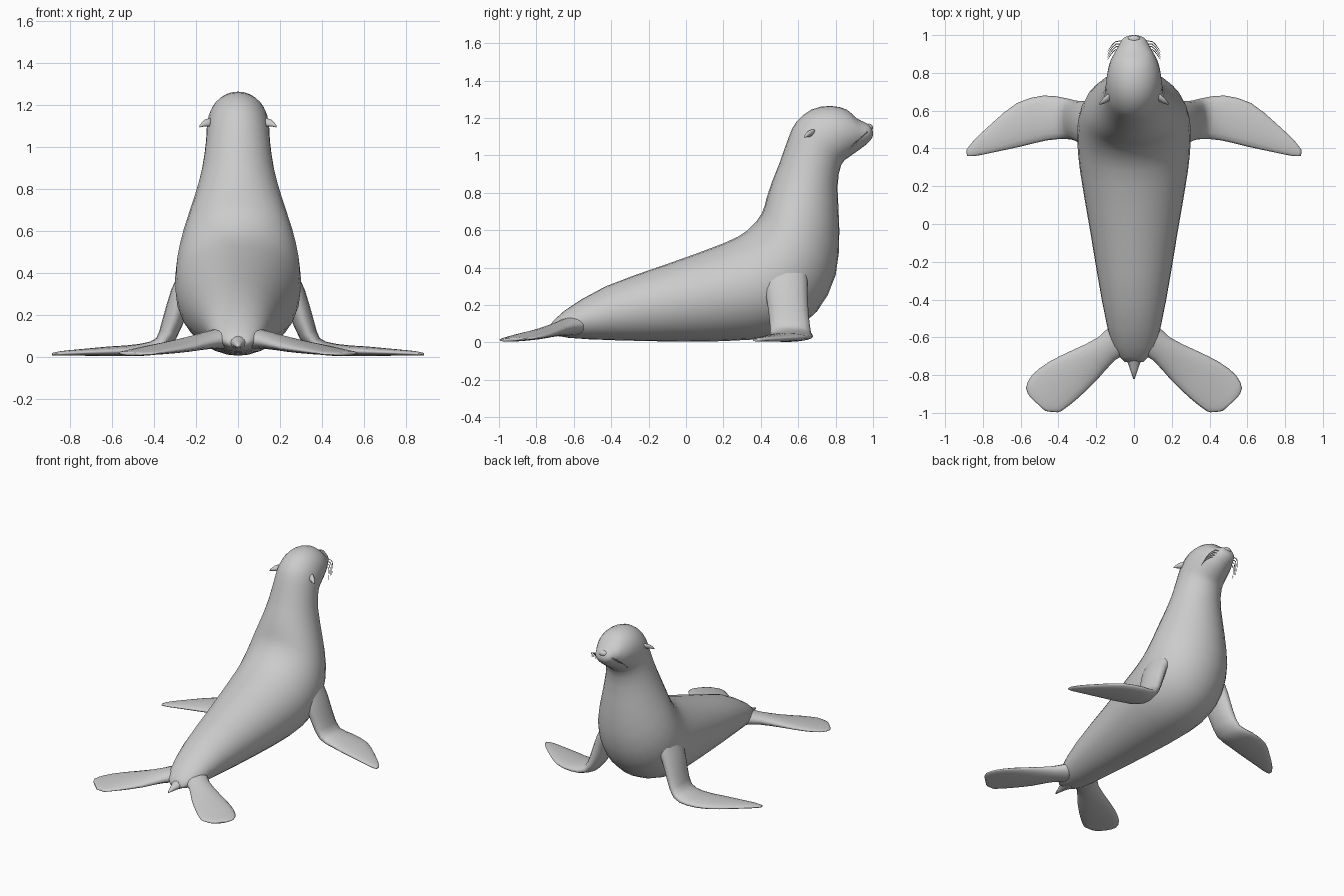
import bpy, bmesh, math
from mathutils import Vector as V


def catmull(p, i, t):
    a, b, c, d = p[max(i - 1, 0)], p[i], p[i + 1], p[min(i + 2, len(p) - 1)]
    return 0.5 * (2 * b + (c - a) * t + (2 * a - 5 * b + 4 * c - d) * t * t
                  + (3 * b - a - 3 * c + d) * t ** 3)


def finish(name, bm, mirror):
    bmesh.ops.recalc_face_normals(bm, faces=bm.faces)
    me = bpy.data.meshes.new(name)
    bm.to_mesh(me)
    bm.free()
    for p in me.polygons:
        p.use_smooth = True
    ob = bpy.data.objects.new(name, me)
    bpy.context.collection.objects.link(ob)
    if mirror:
        ob.modifiers.new("mirror", 'MIRROR').use_axis[0] = True
    return ob


def loft(name, rings, sides=24, steps=2, mirror=False):
    """Skin elliptical sections, each given by two edge points and a half thickness."""
    A = [V(r[0]) for r in rings]
    B = [V(r[1]) for r in rings]
    H = [r[2] for r in rings]
    secs = []
    for i in range(len(rings) - 1):
        for k in range(steps):
            t = k / steps
            secs.append((catmull(A, i, t), catmull(B, i, t), catmull(H, i, t)))
    secs.append((A[-1], B[-1], H[-1]))
    mid = [(a + b) / 2 for a, b, h in secs]
    bm = bmesh.new()
    loops = []
    for i, (a, b, h) in enumerate(secs):
        tan = mid[min(i + 1, len(mid) - 1)] - mid[max(i - 1, 0)]
        half = (a - b) / 2
        n = tan.cross(half).normalized() * h
        loops.append([bm.verts.new(mid[i] + half * math.cos(q) + n * math.sin(q))
                      for q in (2 * math.pi * k / sides for k in range(sides))])
    for p, q in zip(loops, loops[1:]):
        for k in range(sides):
            j = (k + 1) % sides
            bm.faces.new((p[k], p[j], q[j], q[k]))
    bm.faces.new(loops[0])
    bm.faces.new(loops[-1])
    return finish(name, bm, mirror)


# Body, neck and head: back y, z / belly y, z / half width
profile = [
    (-.73, .09, -.73, .05, .05), (-.65, .17, -.63, .025, .115),
    (-.43, .30, -.38, .012, .17), (-.10, .42, 0, .005, .23),
    (.20, .53, .35, .015, .285), (.33, .60, .55, .06, .30),
    (.405, .69, .70, .165, .295), (.43, .77, .80, .36, .265),
    (.46, .86, .82, .60, .215), (.50, .96, .81, .83, .172),
    (.55, 1.10, .83, .95, .153), (.59, 1.18, .87, .99, .15),
    (.67, 1.245, .905, 1.015, .142), (.77, 1.265, .93, 1.033, .126),
    (.86, 1.245, .95, 1.048, .10), (.91, 1.20, .968, 1.062, .083),
    (.96, 1.175, .985, 1.08, .065), (.985, 1.16, .995, 1.095, .045),
    (.999, 1.13, 1.0, 1.11, .012)]
loft("body", [((0, a, b), (0, c, d), w) for a, b, c, d, w in profile], sides=28)

# Front flippers: leading edge, trailing edge, half thickness
loft("front_flippers", [
    ((.20, .65, .42), (.20, .42, .44), .06),
    ((.27, .65, .29), (.265, .42, .31), .055),
    ((.315, .655, .16), (.31, .44, .17), .05),
    ((.37, .668, .055), (.36, .45, .065), .038),
    ((.48, .68, .033), (.46, .443, .033), .028),
    ((.62, .64, .028), (.60, .41, .025), .023),
    ((.75, .535, .022), (.74, .38, .02), .016),
    ((.85, .44, .017), (.84, .36, .015), .011),
    ((.888, .39, .012), (.883, .36, .012), .006)], sides=16, mirror=True)

# Hind flippers: inner edge, outer edge, half thickness
loft("hind_flippers", [
    ((.02, -.68, .085), (.09, -.50, .10), .055),
    ((.10, -.72, .07), (.19, -.60, .085), .04),
    ((.20, -.83, .045), (.33, -.67, .06), .029),
    ((.30, -.925, .03), (.45, -.73, .04), .022),
    ((.37, -.98, .02), (.54, -.80, .025), .015),
    ((.405, -.997, .014), (.572, -.87, .018), .012),
    ((.47, -.99, .012), (.55, -.915, .014), .008)], sides=16, mirror=True)

# Tail stub
loft("tail", [((0, -.66, .13), (0, -.66, .03), .07), ((0, -.73, .095), (0, -.73, .04), .035),
              ((0, -.82, .055), (0, -.82, .045), .004)], sides=12)

# Ears
loft("ears", [((.13, .69, 1.14), (.13, .655, 1.10), .014),
              ((.16, .665, 1.13), (.16, .64, 1.10), .012),
              ((.183, .64, 1.105), (.183, .632, 1.095), .004)], sides=10, mirror=True)

# Nose pad
bm = bmesh.new()
bmesh.ops.create_uvsphere(bm, u_segments=16, v_segments=10, radius=1)
bmesh.ops.scale(bm, vec=(.034, .022, .022), verts=bm.verts)
bmesh.ops.translate(bm, vec=(0, .978, 1.148), verts=bm.verts)
finish("nose", bm, False)

# Whiskers
for k in range(4):
    y, z = .965 - .014 * k, 1.125 - .012 * k
    pts = [(.05, y, z), (.095, y + .002, z - .004), (.125, y - .03, z - .03), (.14, y - .055, z - .065)]
    loft("whisker_%d" % (k + 1),
         [(V(p) + V((0, 0, r)), V(p) - V((0, 0, r)), r)
          for p, r in zip(pts, (.003, .003, .002, .001))], sides=6, mirror=True)
